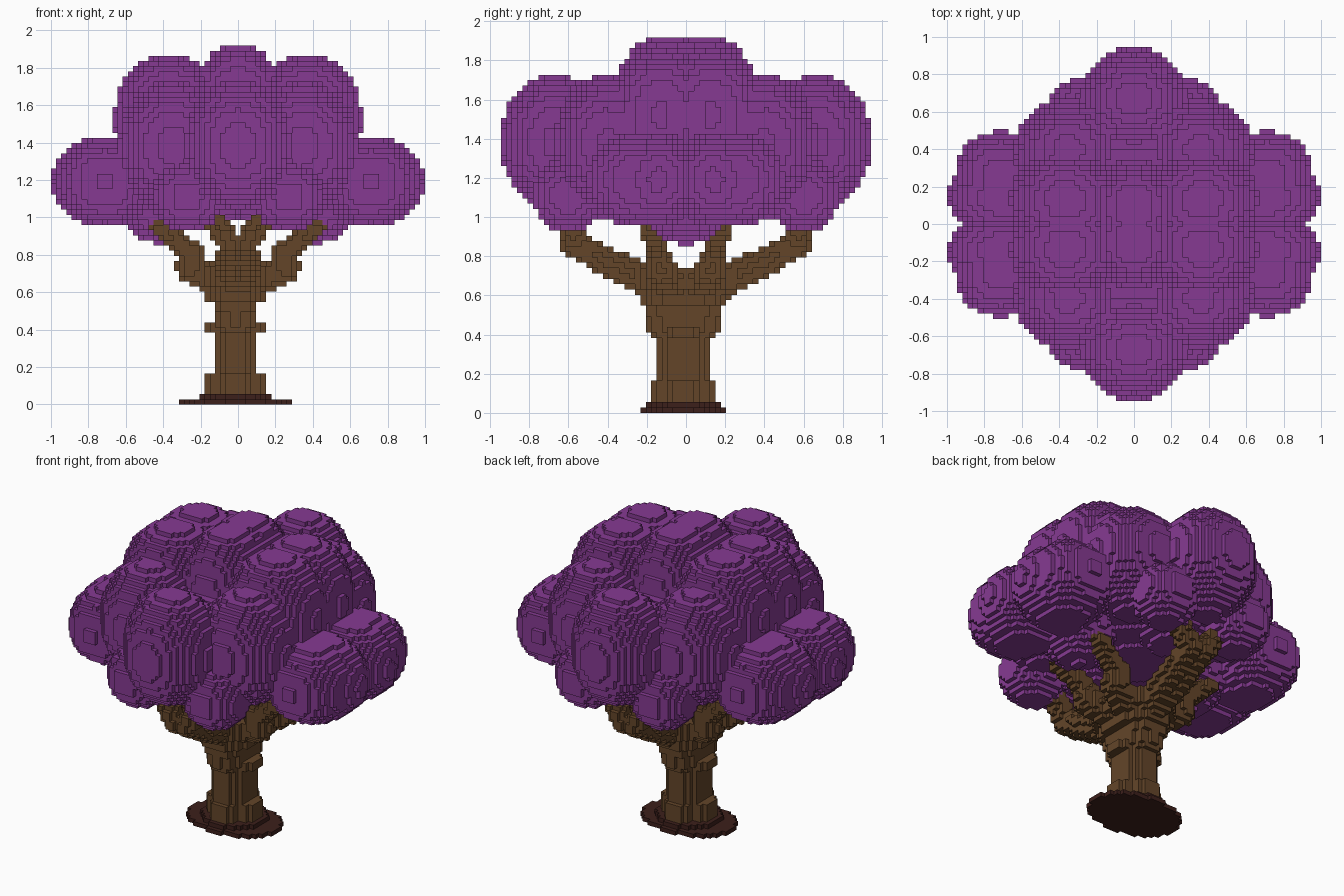
import bpy
import bmesh
import math
from mathutils import Vector

if "Cube" in bpy.data.objects:
    bpy.data.objects.remove(bpy.data.objects["Cube"])

U = 2 / 73          # block size
OFF = -U / 2        # trunk axis sits half a block off centre


def material(name, rgb):
    m = bpy.data.materials.new(name)
    m.use_nodes = True
    m.diffuse_color = (*rgb, 1)
    m.node_tree.nodes["Principled BSDF"].inputs["Base Color"].default_value = (*rgb, 1)
    return m


def centre(i, j, k):
    return i * U, j * U, (k + 0.5) * U


def fill(cells, lo, hi, inside):
    """Add every block in the box lo..hi whose centre passes the test."""
    a = [math.floor(v / U) - 1 for v in lo]
    b = [math.ceil(v / U) + 1 for v in hi]
    for i in range(a[0], b[0] + 1):
        for j in range(a[1], b[1] + 1):
            for k in range(max(a[2], 0), b[2] + 1):
                if inside(*centre(i, j, k)):
                    cells.add((i, j, k))


def blob(cells, c, r, p):
    lo = [c[n] - r[n] for n in range(3)]
    hi = [c[n] + r[n] for n in range(3)]
    fill(cells, lo, hi, lambda x, y, z:
         (abs(x - c[0]) / r[0]) ** p + (abs(y - c[1]) / r[1]) ** p
         + (abs(z - c[2]) / r[2]) ** p <= 1)


def column(cells, z0, z1, rx, ry, p=2.5):
    fill(cells, (OFF - rx, OFF - ry, z0), (OFF + rx, OFF + ry, z1), lambda x, y, z:
         z0 <= z <= z1
         and (abs(x - OFF) / rx) ** p + (abs(y - OFF) / ry) ** p <= 1)


def limb(cells, points, r0, r1):
    pts = [Vector(p) for p in points]
    steps = 8
    total = steps * (len(pts) - 1)
    for s in range(total + 1):
        n = min(s // steps, len(pts) - 2)
        p = pts[n].lerp(pts[n + 1], s / steps - n)
        r = r0 + (r1 - r0) * s / total
        blob(cells, p, (r, r, r), 2)


def build(name, cells, mat):
    """Skin the blocks with their exposed faces only."""
    bm = bmesh.new()
    verts = {}

    def corner(key):
        if key not in verts:
            i, j, k = key
            verts[key] = bm.verts.new(((i - 0.5) * U, (j - 0.5) * U, k * U))
        return verts[key]

    for cell in cells:
        for axis in range(3):
            for side in (0, 1):
                near = list(cell)
                near[axis] += 2 * side - 1
                if tuple(near) in cells:
                    continue
                loop = []
                for a, b in ((0, 0), (1, 0), (1, 1), (0, 1)):
                    q = list(cell)
                    q[axis] += side
                    q[(axis + 1) % 3] += a
                    q[(axis + 2) % 3] += b
                    loop.append(corner(tuple(q)))
                bm.faces.new(loop if side else loop[::-1])
    mesh = bpy.data.meshes.new(name)
    bm.to_mesh(mesh)
    bm.free()
    mesh.materials.append(mat)
    obj = bpy.data.objects.new(name, mesh)
    bpy.context.collection.objects.link(obj)


purple = material("purple leaves", (0.236, 0.042, 0.288))
brown = material("brown bark", (0.126, 0.06, 0.022))
dark = material("dark soil", (0.046, 0.014, 0.011))

# Flat oval root plate
base = set()
column(base, 0, U, 0.30, 0.21, 2)
column(base, U, 2 * U, 0.20, 0.185, 2)
build("root_plate", base, dark)

# Trunk with foot ribs, a collar and a flared top
trunk = set()
column(trunk, 2 * U, 0.64, 0.11, 0.135, 3)
for z0, z1 in ((2 * U, 0.17), (0.39, 0.45)):
    column(trunk, z0, z1, 0.153, 0.09, 4)
    column(trunk, z0, z1, 0.08, 0.155, 4)
column(trunk, 0.40, 0.50, 0.112, 0.18)
column(trunk, 0.48, 0.56, 0.12, 0.20)
column(trunk, 0.55, 0.65, 0.16, 0.225)
column(trunk, 0.62, 0.75, 0.23, 0.26, 2)

# Branches, mirrored to all four quarters
side_path = ((0.10, 0.06, 0.65), (0.26, 0.13, 0.73), (0.24, 0.14, 0.81), (0.42, 0.18, 0.94))
end_path = ((0, 0.12, 0.63), (0.03, 0.27, 0.71), (0.04, 0.42, 0.78),
            (0.04, 0.57, 0.86), (0.12, 0.57, 0.97))
quarters = [(sx, sy) for sx in (-1, 1) for sy in (-1, 1)]
for sx, sy in quarters:
    for path, r0, r1 in ((side_path, 0.085, 0.05), (end_path, 0.088, 0.06)):
        limb(trunk, [(x * sx, y * sy, z) for x, y, z in path], r0, r1)
build("trunk_and_branches", trunk, brown)

# Leaf clumps, mirrored to all four quarters: centre, radii, squareness
clumps = (
    ((0, 0.10, 1.555), (0.225, 0.24, 0.375), 2.5),      # crown pair
    ((0.365, 0.13, 1.52), (0.295, 0.265, 0.345), 2.3),  # upper pairs
    ((0.35, 0.40, 1.38), (0.285, 0.268, 0.345), 2.1),   # corner clumps
    ((0, 0.67, 1.385), (0.28, 0.275, 0.345), 2.1),      # front and back
    ((0.70, 0.145, 1.19), (0.293, 0.22, 0.245), 2.1),   # side tips
    ((0.71, 0.23, 1.19), (0.245, 0.265, 0.235), 2.4),   # side shoulders
    ((0.27, 0.60, 1.11), (0.19, 0.18, 0.185), 2.2),     # low corner clumps
    ((0.43, 0, 1.09), (0.21, 0.23, 0.23), 2),           # low sides
    ((0, 0.34, 1.18), (0.25, 0.26, 0.20), 2.2),         # low middle
    ((0, 0, 1.32), (0.60, 0.62, 0.30), 2.5),            # core
)
leaves = set()
for c, r, p in clumps:
    for sx, sy in quarters:
        blob(leaves, (c[0] * sx, c[1] * sy, c[2]), r, p)
build("leaf_canopy", leaves, purple)
